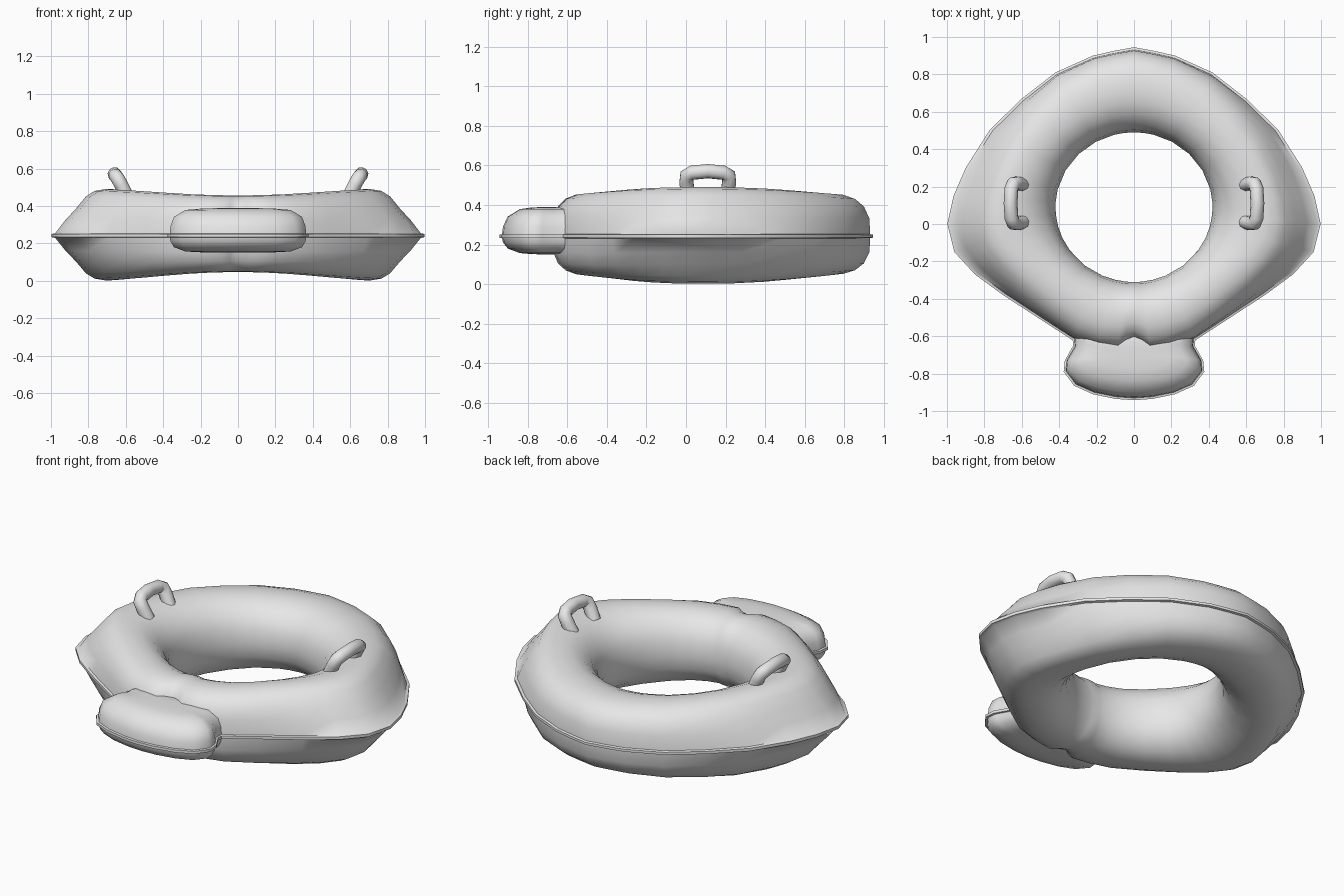
import bpy, bmesh, math
from mathutils import Vector

if "Cube" in bpy.data.objects:
    bpy.data.objects.remove(bpy.data.objects["Cube"])

grey = bpy.data.materials.new("soft grey vinyl")
grey.diffuse_color = (0.8, 0.8, 0.8, 1)
grey.use_nodes = True
grey.node_tree.nodes["Principled BSDF"].inputs["Base Color"].default_value = grey.diffuse_color
SEAM = 0.242


def finish(name, bm, angle):
    bmesh.ops.recalc_face_normals(bm, faces=bm.faces)
    me = bpy.data.meshes.new(name)
    bm.to_mesh(me)
    bm.free()
    me.materials.append(grey)
    ob = bpy.data.objects.new(name, me)
    bpy.context.collection.objects.link(ob)
    bpy.ops.object.select_all(action='DESELECT')
    ob.select_set(True)
    bpy.context.view_layer.objects.active = ob
    bpy.ops.object.shade_smooth_by_angle(angle=math.radians(angle))
    return ob


def loft(bm, loops, closed=False):
    rings = [[bm.verts.new(p) for p in lp] for lp in loops]
    n = len(rings[0])
    pairs = list(zip(rings, rings[1:])) + ([(rings[-1], rings[0])] if closed else [])
    for a, b in pairs:
        for i in range(n):
            j = (i + 1) % n
            bm.faces.new((a[i], a[j], b[j], b[i]))
    return rings


def mirrored(half):
    # half outline starts and ends on x = 0
    return half + [(-x, y) for x, y in reversed(half[1:-1])]


# Float ring: cross-section swept round the hole, pinched at the left and right
outline = mirrored([(0, .945), (.11, .925), (.22, .90), (.42, .81), (.6, .67), (.77, .505),
                    (.9, .30), (.965, .15), (.998, 0), (.96, -.15), (.85, -.27), (.7, -.38),
                    (.5, -.51), (.33, -.62), (.2, -.665), (.09, -.685), (.045, -.65), (0, -.63)])
inner = [(0, 0), (.03, .38), (.1, .64), (.22, .86), (.36, .97), (.5, 1)]
round_side = [(.66, .98), (.8, .88), (.9, .7), (.96, .42), (.97, .05)]
sharp_side = [(.6, .96), (.68, .84), (.77, .58), (.87, .33), (.965, .05)]
loops = []
for x, y in outline:
    d = Vector((x, y - .09))
    R = d.length
    d.normalize()
    r0 = 1 / math.hypot(d.x / .42, d.y / .40)
    k = d.x ** 4
    half = inner + [(a[0] + (b[0] - a[0]) * k, a[1] + (b[1] - a[1]) * k)
                    for a, b in zip(round_side, sharp_side)] + [(1, .035)]
    up = .215 + .034 * d.x ** 2
    down = .195 + .045 * d.x ** 2
    sec = [(u, h * up) for u, h in half] + [(u, -h * down) for u, h in reversed(half[1:])]
    loops.append([(d.x * (r0 + u * (R - r0)), .09 + d.y * (r0 + u * (R - r0)), SEAM + h)
                  for u, h in sec])
bm = bmesh.new()
loft(bm, loops, closed=True)
finish("float_ring", bm, 50)

# Tail cushion at the front: pillow with a seam lip
tail = mirrored([(0, -.5), (.3, -.5), (.33, -.6), (.325, -.65), (.37, -.73), (.376, -.79),
                 (.32, -.865), (.22, -.91), (.1, -.935), (0, -.942)])
levels = [(.25, .2, .147), (.5, .35, .145), (.75, .58, .137), (.91, .83, .1),
          (.96, .93, .05), (.97, .95, .01), (1, 1, .008)]
levels = levels + [(a, b, -h * (.62 if h > .01 else 1)) for a, b, h in reversed(levels)]
bm = bmesh.new()
rings = loft(bm, [[(x * a, -.7 + (y + .7) * b, SEAM + h) for x, y in tail] for a, b, h in levels])
bm.faces.new(rings[0])
bm.faces.new(rings[-1])
finish("tail_cushion", bm, 50)

# Grab handles: bent tubes leaning outwards
path = [(.595, .01, .455), (.625, .002, .515), (.645, .004, .55), (.655, .03, .563),
        (.66, .11, .571), (.655, .19, .563), (.645, .216, .55), (.625, .218, .515),
        (.595, .21, .455)]
for side, name in ((1, "right_handle"), (-1, "left_handle")):
    pts = [Vector((x * side, y, z)) for x, y, z in path]
    lean = Vector((.85, 0, -.5)).normalized()
    lean.x *= side
    loops = []
    for i, p in enumerate(pts):
        t = (pts[min(i + 1, len(pts) - 1)] - pts[max(i - 1, 0)]).normalized()
        n1 = (lean - t * lean.dot(t)).normalized()
        n2 = t.cross(n1)
        loops.append([p + .037 * (n1 * math.cos(a) + n2 * math.sin(a))
                      for a in (math.tau * j / 10 for j in range(10))])
    bm = bmesh.new()
    rings = loft(bm, loops)
    bm.faces.new(rings[0])
    bm.faces.new(rings[-1])
    finish(name, bm, 60)
